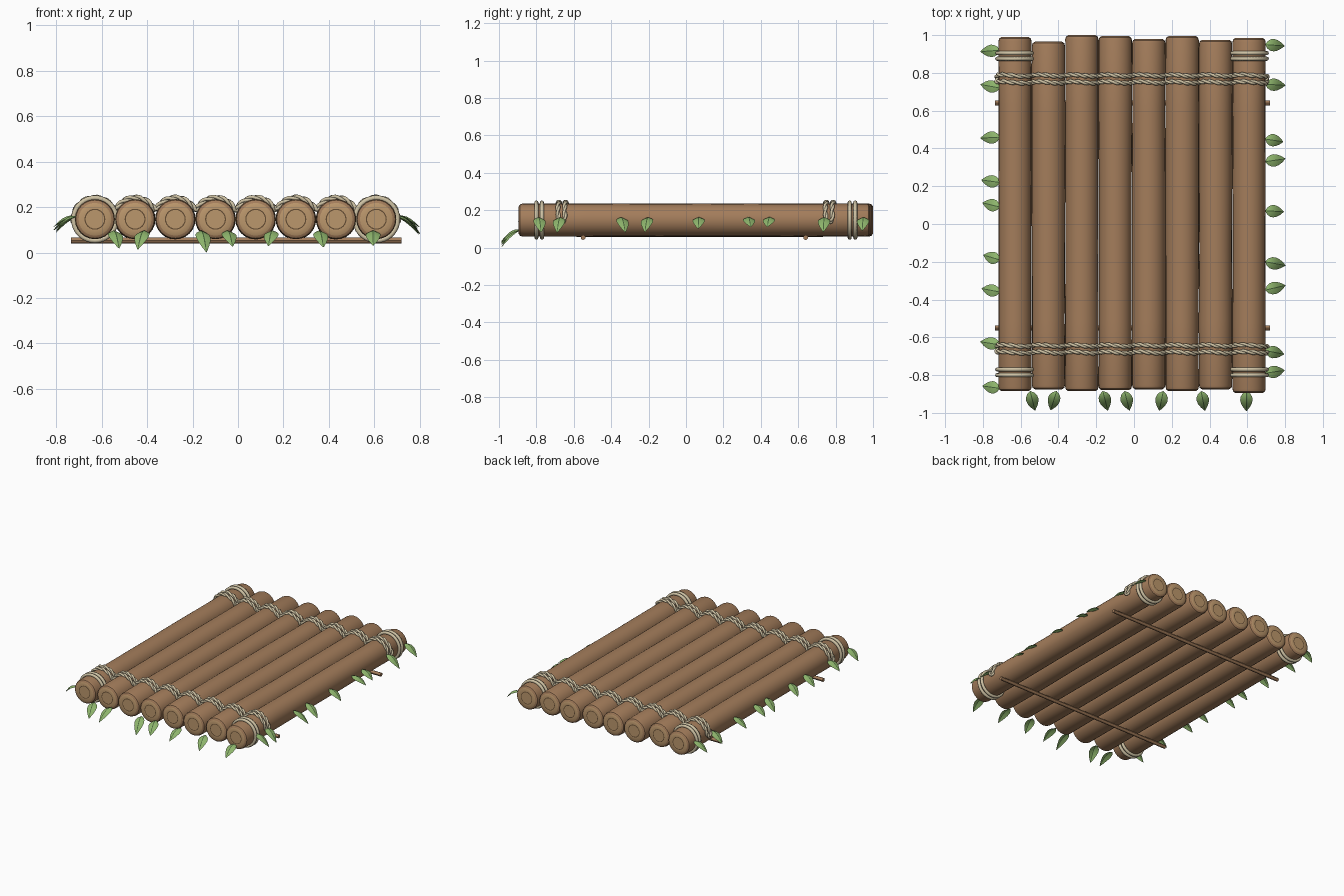
import bpy, bmesh, math, random
from mathutils import Vector, Matrix

random.seed(4)
if "Cube" in bpy.data.objects:
    bpy.data.objects.remove(bpy.data.objects["Cube"])


def material(name, rgb):
    m = bpy.data.materials.new(name)
    m.use_nodes = True
    m.diffuse_color = (*rgb, 1)
    bsdf = next(n for n in m.node_tree.nodes if n.type == 'BSDF_PRINCIPLED')
    bsdf.inputs["Base Color"].default_value = (*rgb, 1)
    bsdf.inputs["Roughness"].default_value = 0.8
    return m


BARK = material("bark brown", (0.37, 0.205, 0.105))
WOOD = material("cut wood tan", (0.5, 0.31, 0.15))
RING = material("growth ring brown", (0.13, 0.075, 0.035))
ROPE = material("rope beige", (0.62, 0.54, 0.37))
LEAF = material("leaf green", (0.27, 0.46, 0.15))
VEIN = material("leaf vein dark green", (0.06, 0.12, 0.04))

LOG_Z, LOG_R, PITCH = 0.147, 0.088, 0.177
LOG_X = [-0.63 + PITCH * i for i in range(8)]


def add_mesh(name, bm, mats, angle=35):
    bmesh.ops.recalc_face_normals(bm, faces=bm.faces)
    me = bpy.data.meshes.new(name)
    bm.to_mesh(me)
    bm.free()
    for m in mats:
        me.materials.append(m)
    ob = bpy.data.objects.new(name, me)
    bpy.context.collection.objects.link(ob)
    bpy.ops.object.select_all(action='DESELECT')
    ob.select_set(True)
    bpy.context.view_layer.objects.active = ob
    bpy.ops.object.shade_smooth_by_angle(angle=math.radians(angle))
    return ob


def lathe_y(name, profile, mats, x, z, seg=24):
    """Spin (radius, y, material) rings about an axis along y."""
    bm = bmesh.new()
    rings = []
    for r, y, _ in profile:
        if r == 0:
            rings.append([bm.verts.new((x, y, z))] * seg)
        else:
            rings.append([bm.verts.new((x + r * math.cos(a), y, z + r * math.sin(a)))
                          for a in (math.tau * k / seg for k in range(seg))])
    for (a, b), (_, _, mat) in zip(zip(rings, rings[1:]), profile[1:]):
        for k in range(seg):
            j = (k + 1) % seg
            quad = list(dict.fromkeys((a[k], a[j], b[j], b[k])))
            bm.faces.new(quad).material_index = mat
    return add_mesh(name, bm, mats)


# Logs with rounded rims, pale cut ends and one painted growth ring
FRONT = [-0.885, -0.875, -0.885, -0.88, -0.875, -0.885, -0.875, -0.895]
BACK = [0.99, 0.965, 1.0, 0.995, 0.98, 0.995, 0.975, 0.985]
for i, (x, y0, y1) in enumerate(zip(LOG_X, FRONT, BACK)):
    prof = [(0, y0, 1), (0.041, y0, 1), (0.046, y0, 2), (0.072, y0, 1),
            (0.084, y0 + 0.008, 0), (LOG_R, y0 + 0.022, 0)]
    for t in (0.2, 0.4, 0.6, 0.8):
        prof.append((LOG_R + random.uniform(-0.002, 0.002), y0 + (y1 - y0) * t, 0))
    prof += [(LOG_R, y1 - 0.022, 0), (0.084, y1 - 0.008, 0), (0.072, y1, 0),
             (0.046, y1, 1), (0.041, y1, 2), (0, y1, 1)]
    lathe_y(f"log_{i + 1}", prof, [BARK, WOOD, RING], x, LOG_Z)

# Cross sticks under the deck
for name, y in (("front_cross_stick", -0.55), ("back_cross_stick", 0.64)):
    bpy.ops.mesh.primitive_cylinder_add(vertices=12, radius=0.013, depth=1.455,
                                        location=(-0.008, y, 0.054),
                                        rotation=(0, math.pi / 2, 0))
    ob = bpy.context.object
    ob.name = name
    ob.data.materials.append(BARK)
    bpy.ops.object.shade_smooth_by_angle()

# Paired rope rings around the ends of the outer logs
for side, x in (("right", LOG_X[0]), ("left", LOG_X[-1])):
    for i, y in enumerate((-0.8, -0.77, 0.875, 0.905)):
        bpy.ops.mesh.primitive_torus_add(major_segments=36, minor_segments=8,
                                         major_radius=0.094, minor_radius=0.011,
                                         location=(x, y, LOG_Z),
                                         rotation=(math.pi / 2, 0, 0))
        ob = bpy.context.object
        ob.name = f"{side}_rope_ring_{i + 1}"
        ob.data.materials.append(ROPE)
        bpy.ops.object.shade_smooth()


def lashing_path(y_mid, radius=0.096, half=0.018, steps=24):
    """Closed loop over all logs and back; returns points and outward normals."""
    valley = math.acos(PITCH / 2 / radius)
    over = []
    for i, x in enumerate(LOG_X):
        a0 = math.pi + 0.02 if i == 0 else math.pi - valley
        a1 = -0.02 if i == 7 else valley
        for k in range(steps):
            a = a0 + (a1 - a0) * k / (steps - 1)
            n = Vector((math.cos(a), 0, math.sin(a)))
            wave = 0.005 * math.sin(math.tau * (i + k / steps))
            over.append((Vector((x, y_mid + wave, LOG_Z)) + n * radius, n))
    out = Vector((0, half, 0))
    pts = [(p + out, n) for p, n in over]
    pts += [(over[-1][0] + Vector((0, s * half, -0.01)), over[-1][1]) for s in (0.5, 0, -0.5)]
    pts += [(p - out, n) for p, n in reversed(over)]
    pts += [(over[0][0] + Vector((0, s * half, -0.01)), over[0][1]) for s in (-0.5, 0, 0.5)]
    for _ in range(3):
        pts = [tuple((pts[i - 1][c] + pts[i][c] * 2 + pts[(i + 1) % len(pts)][c]) / 4
                     for c in (0, 1)) for i in range(len(pts))]
    return pts


# Twisted two-strand lashings across the deck
for name, y in (("front_lashing", -0.662), ("back_lashing", 0.768)):
    path = lashing_path(y)
    count = len(path)
    turns = count // 9
    for strand in (0, 1):
        cu = bpy.data.curves.new(f"{name}_strand_{strand + 1}", 'CURVE')
        cu.dimensions = '3D'
        cu.bevel_depth = 0.0078
        cu.bevel_resolution = 2
        sp = cu.splines.new('POLY')
        sp.points.add(count - 1)
        sp.use_cyclic_u = True
        for i, (p, n) in enumerate(path):
            tangent = (path[(i + 1) % count][0] - path[i - 1][0]).normalized()
            n = n.normalized()
            b = tangent.cross(n).normalized()
            a = math.tau * turns * i / count + math.pi * strand
            q = p + 0.0058 * (n * math.cos(a) + b * math.sin(a))
            sp.points[i].co = (*q, 1)
        cu.materials.append(ROPE)
        bpy.context.collection.objects.link(bpy.data.objects.new(cu.name, cu))


def leaf(name, base, heading, length, drop):
    """Folded, arching leaf with a narrow painted vein along the middle."""
    bm = bmesh.new()
    rot = Matrix.Rotation(heading, 3, 'Z')
    rows = []
    for t in (0, 0.12, 0.28, 0.45, 0.62, 0.8, 1):
        w = 0.002 + 0.031 * math.sin(math.pi * t ** 0.8) ** 0.9 if 0 < t < 1 else 0.0015
        vein = min(0.0025, w * 0.6)
        z = 0.012 * math.sin(math.pi * t) - drop * t ** 1.6
        rows.append([bm.verts.new(Vector(base) + rot @ Vector((length * t, s, z - lift)))
                     for s, lift in ((-w, w * 0.4), (-vein, 0), (vein, 0), (w, w * 0.4))])
    for a, b in zip(rows, rows[1:]):
        for k in range(3):
            bm.faces.new((a[k], b[k], b[k + 1], a[k + 1])).material_index = int(k == 1)
    add_mesh(name, bm, [LEAF, VEIN], 30)


# Leaves along both sides and the front edge
RIGHT_Y = (0.92, 0.72, 0.46, 0.22, 0.09, -0.19, -0.36, -0.64, -0.87)
LEFT_Y = (0.95, 0.74, 0.45, 0.33, 0.07, -0.2, -0.35, -0.67, -0.79)
FRONT_X = (-0.55, -0.41, -0.165, -0.05, 0.155, 0.355, 0.595)
for i, y in enumerate(RIGHT_Y):
    leaf(f"right_leaf_{i + 1}", (-0.71, y, 0.16), math.pi + random.uniform(-0.3, 0.1),
         random.uniform(0.09, 0.105), random.uniform(0.04, 0.08))
for i, y in enumerate(LEFT_Y):
    leaf(f"left_leaf_{i + 1}", (0.695, y, 0.16), random.uniform(-0.2, 0.25),
         random.uniform(0.095, 0.115), random.uniform(0.04, 0.08))
for i, x in enumerate(FRONT_X):
    lean = (0.25, -0.3, 0.25, 0.25, -0.2, 0.2, 0)[i]
    leaf(f"front_leaf_{i + 1}", (x, -0.885, 0.095), -math.pi / 2 + lean, 0.105,
         0.093 if i == 2 else random.uniform(0.06, 0.085))
